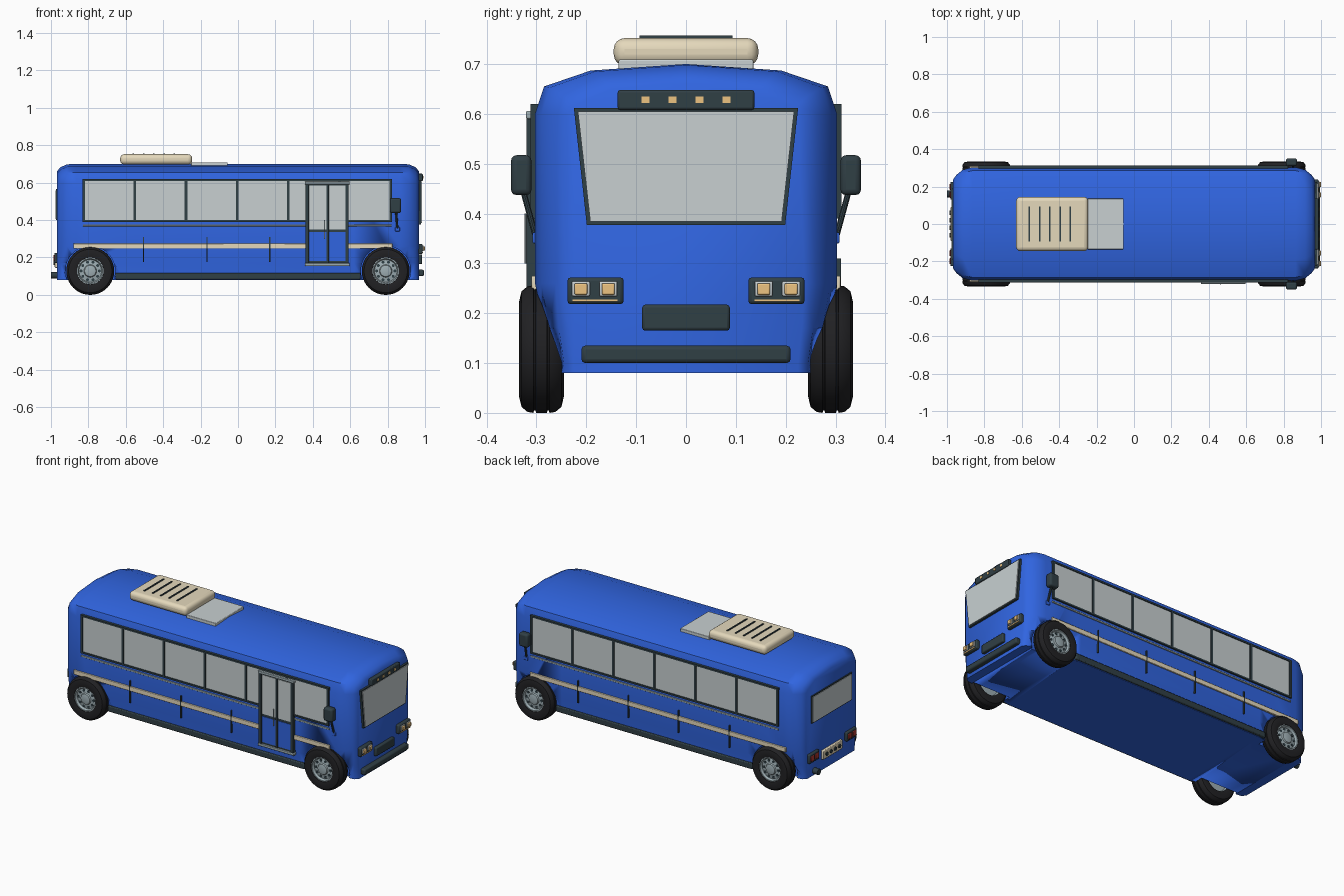
import bpy, bmesh, math
from mathutils import Vector, Matrix

if "Cube" in bpy.data.objects:
    bpy.data.objects.remove(bpy.data.objects["Cube"])


def material(name, r, g, b):
    m = bpy.data.materials.new(name)
    m.diffuse_color = (r, g, b, 1)
    m.use_nodes = True
    m.node_tree.nodes["Principled BSDF"].inputs["Base Color"].default_value = m.diffuse_color
    return m


BLUE = material("blue_paint", 0.03, 0.13, 0.75)
DARK = material("dark_trim", 0.03, 0.05, 0.06)
RUBBER = material("rubber", 0.015, 0.015, 0.017)
CREAM = material("cream", 0.78, 0.69, 0.50)
GLASS = material("glass", 0.58, 0.63, 0.64)
STEEL = material("steel", 0.34, 0.42, 0.45)
AMBER = material("amber", 0.85, 0.55, 0.22)
RED = material("red_lens", 0.45, 0.04, 0.03)


def finish(name, bm, mat, bevel=0, segments=2, angle=35):
    bmesh.ops.recalc_face_normals(bm, faces=bm.faces)
    me = bpy.data.meshes.new(name)
    bm.to_mesh(me)
    bm.free()
    ob = bpy.data.objects.new(name, me)
    bpy.context.collection.objects.link(ob)
    me.materials.append(mat)
    if bevel:
        b = ob.modifiers.new("bevel", 'BEVEL')
        b.width, b.segments = bevel, segments
    bpy.ops.object.select_all(action='DESELECT')
    ob.select_set(True)
    bpy.context.view_layer.objects.active = ob
    bpy.ops.object.shade_smooth_by_angle(angle=math.radians(angle))
    return ob


def box(name, x, y, z, mat, bevel=0, segments=2):
    """Box from (min, max) pairs."""
    bm = bmesh.new()
    c = [(a + b) / 2 for a, b in (x, y, z)]
    s = [abs(b - a) for a, b in (x, y, z)]
    bmesh.ops.create_cube(bm, size=1, matrix=Matrix.Translation(c) @ Matrix.Diagonal((*s, 1)))
    return finish(name, bm, mat, bevel, segments)


def plate(name, pts, x0, x1, mat):
    """Polygon in y,z extruded along x."""
    bm = bmesh.new()
    f = bm.faces.new([bm.verts.new((x0, y, z)) for y, z in pts])
    r = bmesh.ops.extrude_face_region(bm, geom=[f])
    bmesh.ops.translate(bm, vec=(x1 - x0, 0, 0),
                        verts=[v for v in r['geom'] if isinstance(v, bmesh.types.BMVert)])
    return finish(name, bm, mat)


def rod(name, a, b, radius, mat, n=16):
    a, b = Vector(a), Vector(b)
    d = b - a
    bm = bmesh.new()
    bmesh.ops.create_cone(bm, cap_ends=True, segments=n, radius1=radius, radius2=radius, depth=d.length,
                          matrix=Matrix.Translation((a + b) / 2) @ d.to_track_quat('Z', 'Y').to_matrix().to_4x4())
    return finish(name, bm, mat)


def lathe(name, profile, cx, cz, side, mat, n=40):
    """Spin (y, radius) profile around a y-parallel axle."""
    bm = bmesh.new()
    vs = [bm.verts.new((cx, side * y, cz + r)) for y, r in profile]
    es = [bm.edges.new(p) for p in zip(vs, vs[1:])]
    bmesh.ops.spin(bm, geom=vs + es, cent=(cx, 0, cz), axis=(0, 1, 0), angle=math.tau, steps=n, use_duplicate=False)
    bmesh.ops.remove_doubles(bm, verts=bm.verts, dist=1e-5)
    return finish(name, bm, mat)


# Body shell lofted along x: (x, half width, lower half width, roof height)
bm = bmesh.new()
ends = [(0.967, 0.238, 0.225, 0.662), (0.95, 0.262, 0.245, 0.682), (0.915, 0.290, 0.25, 0.698),
        (0.865, 0.303, 0.255, 0.70), (0.62, 0.303, 0.295, 0.70)]
stations = [(-x, w, l, t) for x, w, l, t in ends] + ends[::-1]
rings = []
for x, w, l, t in stations:
    half = [(l, 0.08), (l, 0.10), (l + 0.6 * (w - l), 0.17), (w, 0.26), (w, 0.60),
            (0.94 * w, t - 0.045), (0.63 * w, t - 0.013)]
    loop = half + [(0, t)] + [(-y, z) for y, z in half[::-1]]
    rings.append([bm.verts.new((x, y, z)) for y, z in loop])
for a, b in zip(rings, rings[1:]):
    for i in range(len(a)):
        j = (i + 1) % len(a)
        bm.faces.new((a[i], a[j], b[j], b[i]))
bm.faces.new(rings[0])
bm.faces.new(rings[-1])
body = finish("body_shell", bm, BLUE, angle=50)

# Wheel arches cut out of the shell
for cx in (-0.79, 0.79):
    for s in (-1, 1):
        cutter = rod("arch_cutter", (cx, s * 0.235, 0.128), (cx, s * 0.4, 0.128), 0.133, BLUE, 40)
        cutter.hide_render = True
        m = body.modifiers.new("arch", 'BOOLEAN')
        m.operation, m.object, m.solver = 'DIFFERENCE', cutter, 'EXACT'
        bpy.context.view_layer.objects.active = body
        while body.modifiers[0] != m:
            bpy.ops.object.modifier_move_to_index(modifier=m.name, index=0)
        bpy.ops.object.modifier_apply(modifier=m.name)
        bpy.data.objects.remove(cutter)

# Wheels: grooved tyre, steel dish, hub cap and vent holes
TYRE = [(0.25, 0.072), (0.245, 0.095), (0.25, 0.116), (0.262, 0.126), (0.274, 0.128), (0.275, 0.123), (0.278, 0.123),
        (0.279, 0.128), (0.301, 0.128), (0.302, 0.123), (0.305, 0.123), (0.306, 0.128), (0.318, 0.126),
        (0.330, 0.116), (0.335, 0.095), (0.330, 0.072), (0.315, 0.068)]
RIM = [(0.265, 0), (0.265, 0.066), (0.25, 0.073), (0.328, 0.073), (0.328, 0.066), (0.315, 0.060), (0.320, 0.034),
       (0.327, 0.030), (0.330, 0.018), (0.330, 0)]
for cx in (-0.79, 0.79):
    for s in (-1, 1):
        lathe("tyre", TYRE, cx, 0.128, s, RUBBER)
        lathe("wheel_rim", RIM, cx, 0.128, s, STEEL)
        for k in range(10):
            a = k * math.tau / 10
            x, z = cx + 0.049 * math.cos(a), 0.128 + 0.049 * math.sin(a)
            rod("rim_hole", (x, s * 0.31, z), (x, s * 0.3195, z), 0.008, DARK, 10)

# Both sides: windows, trim, stripe, seams, skirt, mirror
for s in (-1, 1):
    xs = [-0.825 + i * 0.2735 for i in range(7)]
    for a, b in zip(xs, xs[1:]):
        box("side_window", (a, b), (s * 0.285, s * 0.307), (0.395, 0.615), GLASS)
    for x in xs:
        box("window_pillar", (x - 0.007, x + 0.007), (s * 0.285, s * 0.312), (0.39, 0.62), DARK)
    for z in (0.395, 0.615):
        box("window_rail", (-0.83, 0.822), (s * 0.285, s * 0.312), (z - 0.005, z + 0.005), DARK)
    box("waist_trim", (-0.83, 0.822), (s * 0.298, s * 0.309), (0.366, 0.376), STEEL, 0.002)
    box("side_stripe", (-0.88, 0.825), (s * 0.295, s * 0.310), (0.247, 0.275), CREAM, 0.003)
    for x in (-0.505, -0.165, 0.17, 0.505):
        box("panel_seam", (x - 0.003, x + 0.003), (s * 0.29, s * 0.311), (0.175, 0.31), DARK)
    box("side_skirt", (-0.655, 0.655), (s * 0.275, s * 0.307), (0.083, 0.118), DARK, 0.005)
    box("mirror_bracket", (0.84, 0.865), (s * 0.292, s * 0.308), (0.34, 0.362), BLUE, 0.003)
    rod("mirror_arm", (0.852, s * 0.302, 0.355), (0.845, s * 0.328, 0.45), 0.006, DARK, 10)
    box("side_mirror", (0.812, 0.872), (s * 0.310, s * 0.351), (0.437, 0.517), DARK, 0.011, 3)

# Folding entrance door on the -y side
box("door_backing", (0.362, 0.592), (-0.312, -0.28), (0.16, 0.602), DARK)
for x0, x1 in ((0.380, 0.472), (0.486, 0.575)):
    box("door_glass", (x0, x1), (-0.315, -0.29), (0.35, 0.585), GLASS)
    box("door_panel", (x0, x1), (-0.315, -0.29), (0.18, 0.335), BLUE)
for x, w in ((0.370, 0.009), (0.479, 0.007), (0.583, 0.009)):
    box("door_post", (x - w, x + w), (-0.320, -0.29), (0.165, 0.60), DARK, 0.002)
for z in (0.162, 0.598):
    box("door_rail", (0.357, 0.597), (-0.321, -0.28), (z - 0.008, z + 0.008), STEEL, 0.003)
rod("door_handle", (0.462, -0.321, 0.30), (0.462, -0.321, 0.40), 0.003, STEEL, 8)

# Roof air conditioner and hatch
box("roof_unit", (-0.63, -0.245), (-0.145, 0.145), (0.697, 0.752), CREAM, 0.022, 4)
for k in range(5):
    x = -0.56 + k * 0.055
    box("roof_vent_slat", (x - 0.004, x + 0.004), (-0.093, 0.093), (0.748, 0.757), DARK)
box("roof_hatch", (-0.25, -0.055), (-0.135, 0.135), (0.685, 0.709), GLASS, 0.003)

# Windscreen with frame
plate("windscreen_frame", [(-0.199, 0.377), (0.199, 0.377), (0.225, 0.612), (-0.225, 0.612)], 0.95, 0.979, DARK)
plate("windscreen", [(-0.192, 0.384), (0.192, 0.384), (0.217, 0.605), (-0.217, 0.605)], 0.955, 0.983, GLASS)

# Front marker panel, grille and bumper
box("marker_panel", (0.94, 0.988), (-0.137, 0.137), (0.608, 0.648), DARK, 0.005)
for y in (-0.081, -0.027, 0.027, 0.081):
    box("marker_light", (0.97, 0.991), (y - 0.008, y + 0.008), (0.622, 0.635), AMBER)
box("front_grille", (0.95, 0.985), (-0.088, 0.088), (0.165, 0.217), DARK, 0.006)
box("front_bumper", (0.95, 0.994), (-0.21, 0.21), (0.10, 0.135), DARK, 0.008)

# Headlights and tail lights
for s in (-1, 1):
    box("headlight_housing", (0.93, 0.987), (s * 0.125, s * 0.238), (0.218, 0.272), DARK, 0.007)
    for y in (0.156, 0.211):
        box("headlight_bezel", (0.97, 0.992), (s * y - 0.018, s * y + 0.018), (0.234, 0.264), GLASS, 0.003)
        box("headlight_lens", (0.98, 1.0), (s * y - 0.013, s * y + 0.013), (0.237, 0.260), AMBER, 0.003)
    box("indicator_strip", (0.97, 0.99), (s * 0.137, s * 0.228), (0.223, 0.228), AMBER)
    box("tail_light_housing", (-0.982, -0.93), (s * 0.13, s * 0.225), (0.17, 0.225), DARK, 0.006)
    for y in (0.156, 0.199):
        box("tail_light", (-0.987, -0.97), (s * y - 0.016, s * y + 0.016), (0.182, 0.213), RED, 0.003)

# Rear window, rear panel with dots, exhaust
box("rear_window_frame", (-0.974, -0.95), (-0.19, 0.19), (0.40, 0.565), DARK)
box("rear_window", (-0.977, -0.95), (-0.184, 0.184), (0.406, 0.559), GLASS)
box("rear_panel", (-0.980, -0.95), (-0.092, 0.092), (0.145, 0.20), CREAM, 0.004)
for y in (-0.06, -0.02, 0.02, 0.06):
    rod("rear_panel_dot", (-0.97, y, 0.172), (-0.986, y, 0.172), 0.011, DARK, 12)
rod("exhaust_pipe", (-0.90, 0.16, 0.105), (-1.0, 0.16, 0.105), 0.018, DARK)
